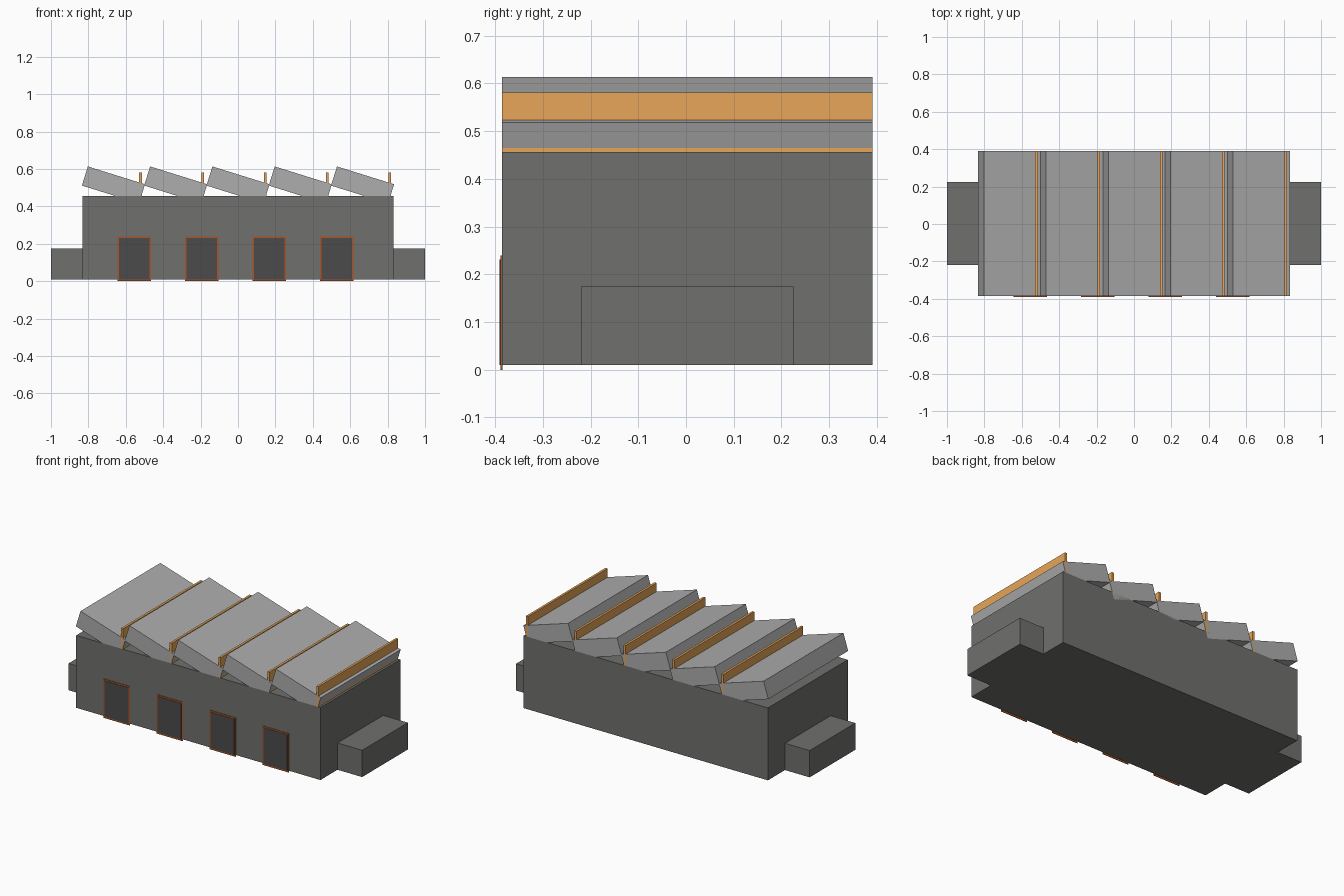
import bpy, math

if "Cube" in bpy.data.objects:
    bpy.data.objects.remove(bpy.data.objects["Cube"])


def material(name, rgb):
    m = bpy.data.materials.new(name)
    m.diffuse_color = (*rgb, 1)
    m.use_nodes = True
    m.node_tree.nodes["Principled BSDF"].inputs["Base Color"].default_value = m.diffuse_color
    return m


def box(name, lo, hi, mat, tilt=0.0):
    """Axis-aligned box from two corners, optionally tilted about y."""
    centre = [(a + b) / 2 for a, b in zip(lo, hi)]
    bpy.ops.mesh.primitive_cube_add(size=1, location=centre)
    ob = bpy.context.object
    ob.name = name
    ob.scale = [b - a for a, b in zip(lo, hi)]
    ob.rotation_euler.y = tilt
    ob.data.materials.append(mat)
    return ob


wall = material("wall_grey", (0.16, 0.16, 0.155))
roof = material("roof_grey", (0.42, 0.42, 0.42))
glow = material("skylight_amber", (0.8, 0.38, 0.1))
rust = material("frame_rust", (0.4, 0.09, 0.02))
dark = material("door_dark", (0.07, 0.07, 0.07))

Y0, Y1 = -0.386, 0.391

# main hall and low side annexes
box("hall", (-0.832, Y0, 0.01), (0.832, Y1, 0.456), wall)
for side, x0, x1 in (("left", -1, -0.832), ("right", 0.832, 1)):
    box("annex_" + side, (x0, -0.22, 0.01), (x1, 0.225, 0.175), wall)

# sawtooth roof slabs, each with a skylight strip at its low end
for i in range(5):
    x = (i - 2) * 0.333
    box(f"roof_tooth_{i}", (x - 0.16, Y0, 0.461), (x + 0.16, Y1, 0.568),
        roof, math.radians(17.3))
    box(f"skylight_{i}", (x + 0.138, Y0, 0.453), (x + 0.152, Y1, 0.581), glow)

# loading doors: rust surround with a dark panel just proud of it
for i in range(4):
    x = -0.555 + i * 0.361
    box(f"door_frame_{i}", (x - 0.09, -0.389, 0.0), (x + 0.09, -0.385, 0.24), rust)
    box(f"door_panel_{i}", (x - 0.081, -0.391, 0.01), (x + 0.081, -0.387, 0.231), dark)
